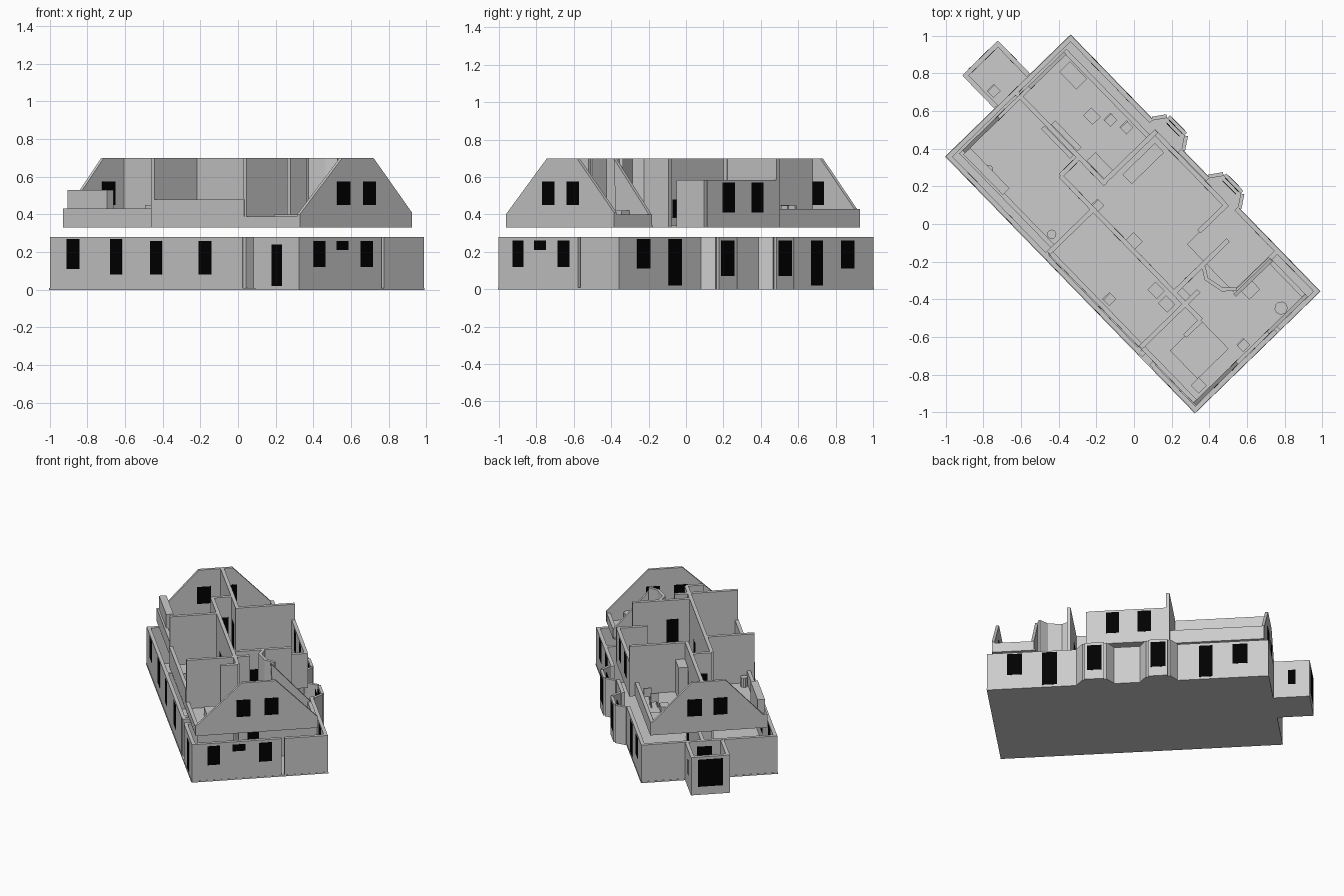
import bpy, bmesh, math
from mathutils import Matrix

if "Cube" in bpy.data.objects:
    bpy.data.objects.remove(bpy.data.objects["Cube"])

# Everything is laid out along the house (u = length, v = width), then turned into place
PLACE = Matrix.Translation((-0.005, 0.003, 0)) @ Matrix.Rotation(math.radians(-45.8), 4, 'Z')
T = 0.025          # wall thickness
G0, G1 = 0.0, 0.28   # ground floor
U0, U1 = 0.33, 0.70  # upper floor
P = T / 2 + .001     # half depth of a pane

black = bpy.data.materials.new("dark_glass")
black.diffuse_color = (0, 0, 0, 1)
black.use_nodes = True
black.node_tree.nodes["Principled BSDF"].inputs["Base Color"].default_value = black.diffuse_color


def finish(bm, name, mat=None):
    bmesh.ops.recalc_face_normals(bm, faces=bm.faces[:])
    me = bpy.data.meshes.new(name)
    bm.to_mesh(me)
    bm.free()
    ob = bpy.data.objects.new(name, me)
    bpy.context.collection.objects.link(ob)
    ob.matrix_world = PLACE
    if mat:
        me.materials.append(mat)
    return ob


def box(name, u0, u1, v0, v1, z0, z1, mat=None):
    bm = bmesh.new()
    m = Matrix.Translation(((u0 + u1) / 2, (v0 + v1) / 2, (z0 + z1) / 2)) @ \
        Matrix.Diagonal((u1 - u0, v1 - v0, z1 - z0, 1))
    bmesh.ops.create_cube(bm, size=1, matrix=m)
    return finish(bm, name, mat)


def prism(name, pts, offset):
    """Extrude a closed 3D outline by an offset vector."""
    bm = bmesh.new()
    f = bm.faces.new([bm.verts.new(p) for p in pts])
    r = bmesh.ops.extrude_face_region(bm, geom=[f])
    vs = [g for g in r["geom"] if isinstance(g, bmesh.types.BMVert)]
    bmesh.ops.translate(bm, verts=vs, vec=offset)
    # close the starting end if the extrusion removed it
    bmesh.ops.holes_fill(bm, edges=[e for e in bm.edges if e.is_boundary])
    return finish(bm, name)


def cyl(name, u, v, r, z0, z1, n=10):
    bm = bmesh.new()
    bmesh.ops.create_cone(bm, cap_ends=True, segments=n, radius1=r, radius2=r, depth=z1 - z0,
                          matrix=Matrix.Translation((u, v, (z0 + z1) / 2)))
    return finish(bm, name)


def wall_u(name, v, a, b, z0, z1, holes=()):
    """Wall running along u, with dark panes (centre, width, low, high)."""
    box(name, a, b, v - T / 2, v + T / 2, z0, z1)
    for c, w, lo, hi in holes:
        box(name + "_pane", c - w / 2, c + w / 2, v - P, v + P, lo, hi, black)


def wall_v(name, u, a, b, z0, z1, holes=()):
    """Wall running along v, with dark panes."""
    box(name, u - T / 2, u + T / 2, a, b, z0, z1)
    for c, w, lo, hi in holes:
        box(name + "_pane", u - P, u + P, c - w / 2, c + w / 2, lo, hi, black)


def strip(name, pts, z0, z1):
    """Thin walls following a plan polyline."""
    for (a, b), (c, d) in zip(pts, pts[1:]):
        l = math.hypot(c - a, d - b)
        n = ((b - d) / l * .02, (c - a) / l * .02)
        prism(name, [(a, b, z0), (c, d, z0), (c + n[0], d + n[1], z0), (a + n[0], b + n[1], z0)],
              (0, 0, z1 - z0))


# --- Ground floor shell ---
box("ground_slab", -.95, .952, -.468, .462, 0, .01)
wall_u("front_long_wall", -.452, -.945, .52, G0, G1,
       [(-.77, .1, .11, .27), (-.445, .09, .08, .27), (-.14, .09, .08, .26), (.235, .1, .08, .26)])
wall_u("front_long_wall_end", -.452, .62, .95, G0, G1, [(.78, .08, .02, .24)])
for u in (.53, .61):
    wall_v("entrance_cheek", u, -.46, -.38, G0, G1)
wall_u("entrance_back", -.385, .52, .62, G0, G1)
wall_v("end_wall_a", .938, -.465, .145, G0, G1,
       [(-.315, .085, .12, .26), (-.145, .09, .21, .26), (.035, .09, .12, .26)])
wall_v("end_wall_b", .938, .165, .46, G0, G1)
wall_v("end_wall_porch_side", -.935, -.465, .46, G0, G1, [(.03, .1, .02, .24)])
wall_u("bay_long_wall_a", .447, -.945, -.32, G0, G1, [(-.755, .1, .11, .26), (-.525, .09, .02, .26)])
wall_u("bay_long_wall_b", .447, -.105, .11, G0, G1)
wall_u("bay_long_wall_c", .447, .325, .95, G0, G1, [(.765, .1, .11, .27), (.53, .1, .02, .27)])

# Bay windows
for c in (-.21, .219):
    plan = [(c + .11, .455), (c + .065, .52), (c - .065, .52), (c - .11, .455)]
    strip("bay_wall", [(a, b - .0) for a, b in plan[::-1]], G0, G1)
    prism("bay_floor", [(a, b, 0) for a, b in plan], (0, 0, .01))
    for lo, hi in ((.497, .501), (.517, .523), (.519, .5415)):
        box("bay_pane", c - .05, c + .05, lo, hi, .07, .26, black)

# Porch
box("porch_floor", -1.195, -.95, -.1, .16, 0, .01)
wall_v("porch_front", -1.183, -.1, .16, G0, G1, [(.03, .17, .06, .26)])
wall_u("porch_side", -.09, -1.19, -.95, G0, G1)
wall_u("porch_side", .15, -1.19, -.95, G0, G1, [(-1.075, .05, .1, .21)])

# Ground floor partitions
wall_u("ground_spine", .04, -.93, -.3, G0, G1, [(-.4, .08, .01, .22)])
wall_u("ground_corridor", -.1, -.45, .62, G0, G1, [(-.32, .08, .01, .22), (.1, .08, .01, .22)])
wall_v("ground_cross", -.45, -.1, .04, G0, G1)
wall_v("ground_cross", -.2, -.44, -.1, G0, G1)
wall_v("ground_cross", .5, -.44, -.1, G0, G1)
wall_v("ground_cross", .64, -.1, .44, G0, G1, [(.0, .08, .01, .22)])

# --- Upper floor, open over the stairwell ---
box("upper_slab", -.91, .28, -.4, .39, U0, U0 + .012)
box("upper_slab_dormer", -.27, .28, .39, .43, U0, U0 + .012)
box("upper_slab_side", -.2, .63, -.435, -.4, U0, U0 + .012)
box("upper_slab_landing", .28, .63, -.4, .13, U0, U0 + .012)
box("upper_slab_end", .63, .925, -.435, .39, U0, U0 + .012)

# Gables
for u, left, right, panes in ((.905, -.435, .395, (-.11, .08)), (-.91, -.4, .39, (-.085, .09))):
    prof = [(left, U0), (right, U0), (right, .41), (.11, U1), (-.12, U1), (left, .40)]
    prism("gable", [(u, v, z) for v, z in prof], (T * .8, 0, 0))
    for v in panes:
        box("gable_pane", u - .001, u + T * .8 + .001, v - .048, v + .048, .45, .575, black)

# Knee walls and dormers
wall_u("knee_wall", -.39, -.91, -.2, U0, .43)
wall_u("knee_wall", -.422, .5, .92, U0, .39)
wall_u("dormer_front", -.422, -.2, .5, U0, .48)
wall_u("knee_wall", .38, -.91, -.27, U0, .43)
wall_u("knee_wall", .382, .64, .925, U0, .40)
wall_u("dormer_front", .42, -.275, .265, U0, .585, [(.107, .09, .41, .57), (-.107, .09, .41, .57)])

# Full height partitions
wall_u("upper_spine", .04, -.91, -.25, U0, U1, [(-.37, .08, .34, .55)])
wall_u("upper_corridor", -.1, -.45, .62, U0, U1,
       [(-.33, .08, .34, .48), (-.02, .08, .34, .48), (.19, .08, .34, .48)])
wall_v("upper_cross", -.45, -.1, .04, U0, U1, [(-.03, .08, .34, .55)])
wall_v("upper_cross", -.2, -.43, -.1, U0, U1)
wall_v("upper_cross", .5, -.43, .0, U0, U1)
wall_v("upper_cross", .415, -.1, .3, U0, U1, [(.03, .08, .34, .56)])
wall_v("upper_cross", -.265, .04, .43, U0, U1)
wall_v("stair_cheek", .275, .22, .43, U0, .585)
wall_v("upper_cross", .62, -.22, -.1, U0, U1)
prism("raked_partition", [(.64, .14, U0), (.64, .39, U0), (.64, .39, .40), (.64, .12, U1)], (.02, 0, 0))
strip("stair_wall", [(.42, .1), (.48, .063), (.586, .086), (.64, .143)], U0, U1)

# --- Furniture ---
F = U0 + .012
box("bed", .62, .83, -.33, -.1, F, .40)
box("eaves_cupboard", -.89, -.59, -.39, -.34, F, .53)
box("bathtub", -.225, -.155, .14, .38, F, .40)
box("tall_cabinet", -.41, -.275, .055, .12, F, .58)
box("shelf", -.7, -.48, -.0, .025, F, .45)
box("shelf", -.68, -.48, .055, .085, F, .45)
box("bedside_dresser", -.85, -.72, .28, .36, F, .41)
box("dresser", .66, .72, .16, .24, F, .42)
box("side_table", .83, .89, -.38, -.32, F, .39)
cyl("round_table", .87, .25, .035, F, .41)


def chair(name, u, v, z):
    """Four legs, a seat and a back."""
    s = .026
    box(name + "_seat", u - s, u + s, v - s, v + s, z + .04, z + .052)
    box(name + "_back", u - s, u - s + .008, v - s, v + s, z + .052, z + .105)
    for a in (-1, 1):
        for b in (-1, 1):
            p, q = u + a * (s - .004), v + b * (s - .004)
            box(name + "_leg", p - .004, p + .004, q - .004, q + .004, z, z + .04)


for u, v, z in [(-.478, .297, F), (-.39, .33, F), (.87, -.03, F), (-.2, -.07, F),
                (-1.02, -.04, .01), (.2, -.37, F), (-.6, -.3, .01)]:
    chair("chair", u, v, z)
for u, v in [(-.56, .24), (.07, -.06), (.43, -.17), (.34, -.16), (.46, -.08)]:
    box("low_table", u - .035, u + .035, v - .03, v + .03, F, .385)
for u, v in [(-.74, -.35), (-.26, -.35)]:
    cyl("basin", u, v, .025, F, .41)
